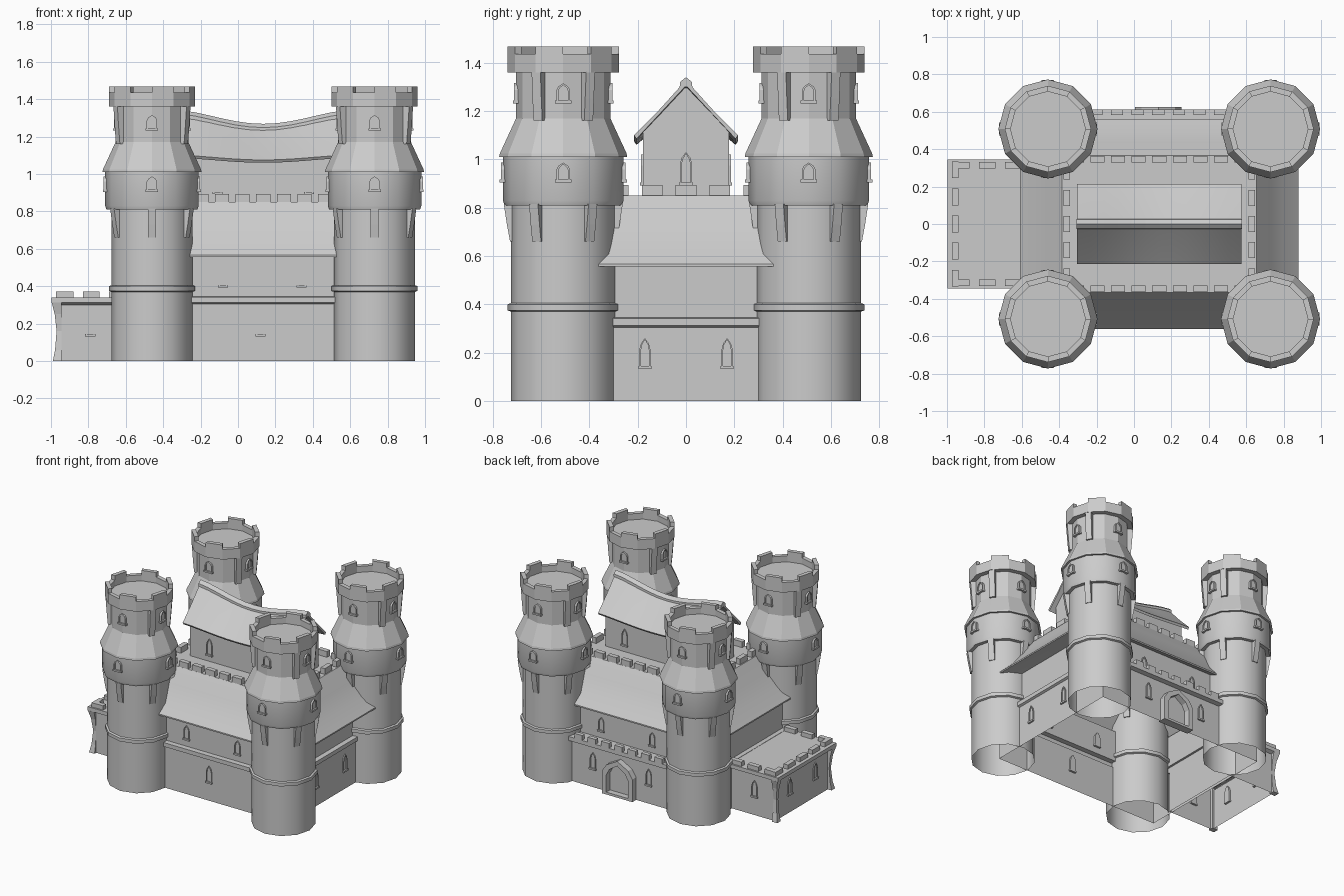
import bpy, bmesh, math
from mathutils import Matrix

if "Cube" in bpy.data.objects:
    bpy.data.objects.remove(bpy.data.objects["Cube"])


def finish(name, bm, smooth=None):
    bmesh.ops.recalc_face_normals(bm, faces=bm.faces)
    me = bpy.data.meshes.new(name)
    bm.to_mesh(me)
    bm.free()
    ob = bpy.data.objects.new(name, me)
    bpy.context.collection.objects.link(ob)
    if smooth:
        bpy.ops.object.select_all(action='DESELECT')
        ob.select_set(True)
        bpy.context.view_layer.objects.active = ob
        bpy.ops.object.shade_smooth_by_angle(angle=math.radians(smooth))
    return ob


def skin(bm, rings, bottom=True, top=True):
    loops = [[bm.verts.new(p) for p in r] for r in rings]
    n = len(loops[0])
    for a, b in zip(loops, loops[1:]):
        for i in range(n):
            bm.faces.new((a[i], a[(i + 1) % n], b[(i + 1) % n], b[i]))
    if bottom:
        bm.faces.new(loops[0][::-1])
    if top:
        bm.faces.new(loops[-1])


def rect(x0, x1, y0, y1, z):
    return [(x0, y0, z), (x1, y0, z), (x1, y1, z), (x0, y1, z)]


def loft(name, sections, smooth=None):
    # rectangular body, open underneath
    bm = bmesh.new()
    skin(bm, [rect(*s) for s in sections], bottom=False)
    return finish(name, bm, smooth)


def lathe(name, cx, cy, profile, smooth=None, top=False):
    bm = bmesh.new()
    ang = [math.radians(30 * i) for i in range(12)]
    skin(bm, [[(cx + r * math.cos(a), cy + r * math.sin(a), z) for a in ang]
              for r, z in profile], False, top)
    return finish(name, bm, smooth)


def merlons(name, centres, sx, sy, z0, z1):
    bm = bmesh.new()
    for x, y in centres:
        skin(bm, [rect(x - sx / 2, x + sx / 2, y - sy / 2, y + sy / 2, z) for z in (z0, z1)])
    return finish(name, bm)


def window(name, x, y, z, angle, w, h, out=.008, sill=True):
    # framed pointed arch with a recessed pane and a sill
    def arch(s, b, t):
        return [(-s, b), (s, b), (s, t * .62), (s * .72, t * .82), (0, t),
                (-s * .72, t * .82), (-s, t * .62)]
    bm = bmesh.new()
    f = w * .14
    outer, inner = arch(w / 2, 0, h), arch(w / 2 - f, f * .5, h - f)
    skin(bm, [[(d, *p) for p in o] for d, o in
              ((-.015, outer), (out, outer), (out, inner), (.001, inner))])
    if sill:
        s = w * .6
        skin(bm, [[(d, u, v) for u, v in ((-s, -.008), (s, -.008), (s, .004), (-s, .004))]
                  for d in (-.015, out + .005)])
    bm.transform(Matrix.Translation((x, y, z)) @ Matrix.Rotation(math.radians(angle), 4, 'Z'))
    return finish(name, bm)


def bracket(name, cx, cy, angle, r, z0, z1, foot, reach, w=.042):
    bm = bmesh.new()
    prof = [(r - .03, z0), (r + foot, z0), (r + (foot + reach) / 2, z0 + (z1 - z0) * .45),
            (r + reach, z1), (r - .03, z1)]
    skin(bm, [[(u, s * w / 2, z) for u, z in prof] for s in (-1, 1)])
    bm.transform(Matrix.Translation((cx, cy, 0)) @ Matrix.Rotation(math.radians(angle), 4, 'Z'))
    return finish(name, bm)


def sagging(name, profile, x0, x1, n=12, smooth=None):
    # cross-section of (y, z, sag) swept along x, dipping in the middle
    bm = bmesh.new()
    rings = []
    for i in range(n + 1):
        k = max(0, math.sin(math.pi * i / n)) ** 1.5
        rings.append([(x0 + (x1 - x0) * i / n, y, z - s * k) for y, z, s in profile])
    skin(bm, rings)
    return finish(name, bm, smooth)


# Four corner towers
for tx in (-.46, .73):
    for ty in (-.508, .508):
        lathe("tower_shaft", tx, ty, [(.217, 0), (.217, .37), (.23, .375), (.23, .4),
              (.217, .405), (.217, .81), (.243, .81), (.25, .83), (.25, 1.01), (.265, 1.01)], 35)
        lathe("tower_head", tx, ty, [(.265, 1.01), (.262, 1.025), (.195, 1.17), (.195, 1.36),
              (.231, 1.36), (.231, 1.435), (.2, 1.435), (.2, 1.39)], top=True)
        bm = bmesh.new()
        for k in range(1, 12, 2):
            a, b = math.radians(30 * k), math.radians(30 * k + 30)
            foot = [(.231, a), (.231, b), (.2, b), (.2, a)]
            skin(bm, [[(tx + r * math.cos(q), ty + r * math.sin(q), z) for r, q in foot]
                      for z in (1.43, 1.468)])
        finish("tower_merlons", bm)
        for a in range(30, 390, 60):
            bracket("lower_bracket", tx, ty, a, .212, .66, .815, .008, .034)
        for a in (30, 150, 210, 330):
            bracket("upper_bracket", tx, ty, a, .192, 1.16, 1.365, .018, .034)
        for a in (0, 90, 180, 270):
            c, s = math.cos(math.radians(a)), math.sin(math.radians(a))
            for r, z in ((.25, .912), (.195, 1.24)):
                window("tower_window", tx + r * c, ty + r * s, z, a, .056, .075)

# Hollow main keep: wall, string course, upper wall, skirt roof and deck
loft("keep", [(-.6, .76, -.51, .58, 0), (-.6, .76, -.51, .58, .305),
              (-.6, .775, -.525, .612, .312), (-.6, .775, -.525, .612, .342),
              (-.57, .74, -.49, .51, .345), (-.57, .74, -.49, .51, .575),
              (-.61, .88, -.562, .562, .556), (-.61, .88, -.562, .562, .566),
              (-.535, .8, -.495, .495, .645), (-.46, .73, -.435, .435, .745),
              (-.385, .655, -.365, .365, .85)], smooth=20)
along_x = [-.305 + .11 * i for i in range(9)]
along_y = [-.28 + .14 * i for i in range(5)]
for s in (-1, 1):
    merlons("deck_merlons_long", [(x, s * .347) for x in along_x], .075, .035, .84, .893)
for x in (-.36, .63):
    merlons("deck_merlons_short", [(x, y) for y in along_y], .035, .085, .84, .893)
merlons("back_wall_merlons", [(-.2 + .11 * i, .597) for i in range(7)], .065, .03, .335, .378)

# Side annex with flared parapet and corner posts
loft("annex", [(-.958, -.58, -.32, .32, 0), (-.958, -.58, -.32, .32, .3),
               (-.998, -.58, -.345, .345, .312), (-.998, -.58, -.345, .345, .34)])
merlons("annex_merlons_end", [(-.955, -.29 + .145 * i) for i in range(5)], .035, .09, .33, .372)
for s in (-1, 1):
    merlons("annex_merlons_side", [(x, s * .315) for x in (-.925, -.785, -.645)],
            .09, .035, .33, .372)
    bm = bmesh.new()
    skin(bm, [rect(-o, -.945, *sorted((s * (o - .65), s * .3)), z)
              for o, z in ((.99, 0), (.978, .06), (.97, .16), (.98, .25), (.996, .312))])
    finish("annex_corner_post", bm)

# Upper house with sagging roof
sagging("house_walls", [(-.178, .845, 0), (.178, .845, 0), (.178, 1.115, .03),
                        (0, 1.31, .072), (-.178, 1.115, .03)], -.27, .54)
sagging("house_roof", [(-.215, 1.1, .025), (-.108, 1.208, .048), (0, 1.328, .072),
                       (.108, 1.208, .048), (.215, 1.1, .025), (.205, 1.085, .025),
                       (0, 1.305, .072), (-.205, 1.085, .025)], -.305, .575, smooth=30)
sagging("roof_ridge", [(-.026, 1.3, .072), (.026, 1.3, .072), (.025, 1.32, .072),
                       (0, 1.34, .072), (-.025, 1.32, .072)], -.308, .578)

# Gate and windows
window("gate", .13, .58, 0, 90, .25, .27, .045, sill=False)
for s, a, yl, yu in ((-1, 270, .51, .49), (1, 90, .58, .51)):
    for x in ((.12,) if s < 0 else (-.1, .36)):
        window("lower_window", x, s * yl, .14, a, .045, .12)
    for x in (-.08, .34):
        window("upper_window", x, s * yu, .4, a, .045, .1)
    for x in (-.11, .38):
        window("house_window", x, s * .178, .9, a, .045, .12)
    window("right_window", .76, s * .17, .14, 0, .045, .12)
    window("annex_end_window", -.958, s * .15, .14, 180, .045, .12)
    window("annex_side_window", -.79, s * .32, .14, a, .045, .12)
for x, a in ((-.27, 180), (.54, 0)):
    window("house_end_window", x, 0, .9, a, .05, .13)
